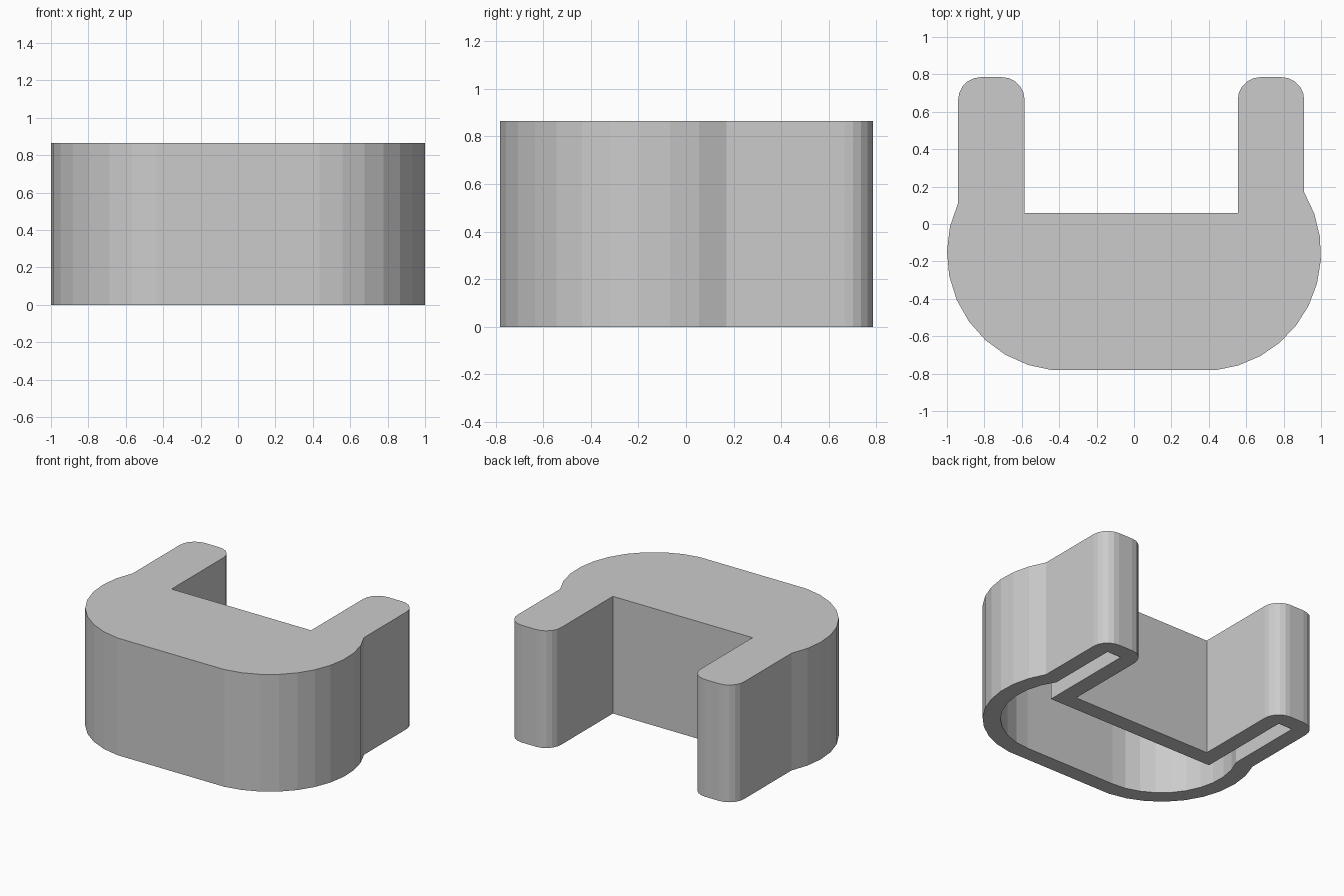
import bpy, bmesh
from math import radians, degrees, acos, cos, sin

if "Cube" in bpy.data.objects:
    bpy.data.objects.remove(bpy.data.objects["Cube"])

HEIGHT, WALL = 0.865, 0.12
CX, CY, R = 0.37, -0.155, 0.63           # big rounded front corners
ARM_TIP, NOTCH_Y, TIP_R = 0.785, 0.06, 0.12


def arc(cx, cy, r, a0, a1, n):
    angles = [radians(a0 + (a1 - a0) * i / n) for i in range(n + 1)]
    return [(cx + r * cos(a), cy + r * sin(a)) for a in angles]


def half(arm_in, arm_out, inset):
    """Right half of the outline, from the front edge round to the notch."""
    r, tip_r = R - inset, TIP_R - inset
    x0, x1 = arm_in + inset, arm_out - inset
    tip, notch = ARM_TIP - inset, NOTCH_Y - inset
    meet = degrees(acos((x1 - CX) / r))
    start = -84 if inset == 0 else -90
    pts = arc(CX, CY, r, start, meet, round((meet - start) / 12))
    if tip_r > 0.005:
        pts += arc(x1 - tip_r, tip - tip_r, tip_r, 0, 90, 5)
        pts += arc(x0 + tip_r, tip - tip_r, tip_r, 90, 180, 5)
    else:
        pts += [(x1, tip), (x0, tip)]
    return pts + [(x0, notch)]


def outline(inset):
    right = half(0.555, 0.91, inset)
    left = half(0.585, 0.94, inset)
    return right + [(-x, y) for x, y in reversed(left)]


def walls(bm, pts, z_top, inward):
    """Upright walls with a cap on top; returns the bottom edges."""
    low = [bm.verts.new((x, y, 0)) for x, y in pts]
    high = [bm.verts.new((x, y, z_top)) for x, y in pts]
    n = len(pts)
    for i in range(n):
        j = (i + 1) % n
        quad = (low[i], low[j], high[j], high[i])
        bm.faces.new(quad[::-1] if inward else quad)
    bm.faces.new(high[::-1] if inward else high)
    return [bm.edges.get((low[i], low[(i + 1) % n])) for i in range(n)]


# Hollow U-shaped shell, open underneath
bm = bmesh.new()
rim = walls(bm, outline(0), HEIGHT, False)
rim += walls(bm, outline(WALL), HEIGHT - WALL, True)

# Flat rim between the outer and inner walls
bmesh.ops.triangle_fill(bm, edges=rim, use_beauty=True, normal=(0, 0, -1))
bmesh.ops.recalc_face_normals(bm, faces=bm.faces)

mesh = bpy.data.meshes.new("hollow_bracket")
bm.to_mesh(mesh)
bm.free()
bpy.context.collection.objects.link(bpy.data.objects.new("hollow_bracket", mesh))
